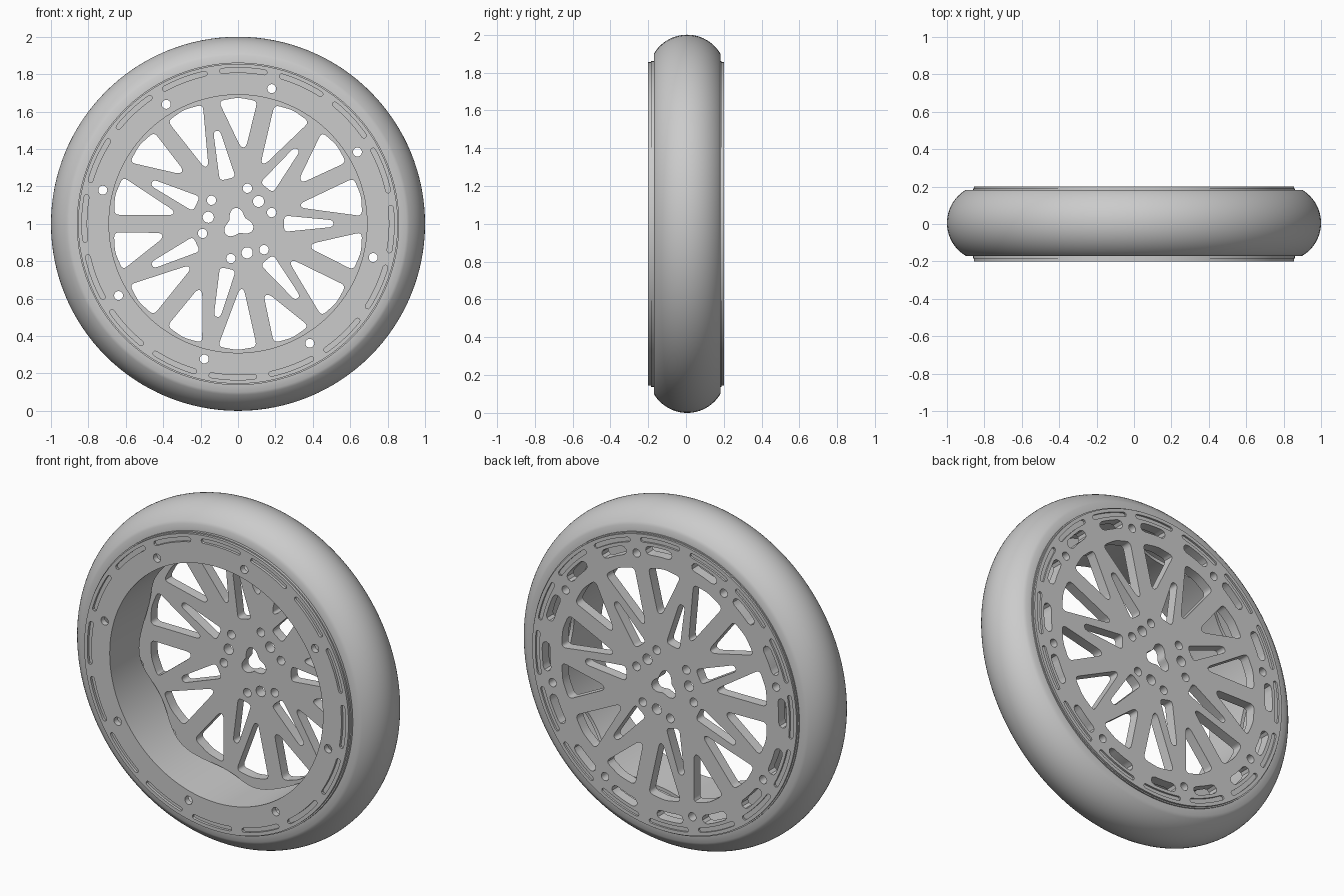
import bpy, bmesh, math
from math import sin, cos, radians, pi
from mathutils import Matrix, Vector

cube = bpy.data.objects.get("Cube")
if cube:
    bpy.data.objects.remove(cube, do_unlink=True)

GREY = (0.6, 0.6, 0.6, 1)
mat = bpy.data.materials.new("light_grey")
mat.use_nodes = True
mat.diffuse_color = GREY
mat.node_tree.nodes["Principled BSDF"].inputs["Base Color"].default_value = GREY


def polar(r, deg):
    return Vector((r * cos(radians(deg)), r * sin(radians(deg))))


def circle(r, centre=(0, 0), n=20):
    return [Vector(centre) + polar(r, 360 * i / n) for i in range(n)]


def arc_slot(r, mid, half, width):
    """Curved slot with round ends."""
    w = width / 2
    pts = [polar(r + w, mid - half + half * i / 4) for i in range(9)]
    for a in (45, 90, 135):
        pts.append(polar(r, mid + half) + polar(w, mid + half + a))
    pts += [polar(r - w, mid + half - half * i / 4) for i in range(9)]
    for a in (225, 270, 315):
        pts.append(polar(r, mid - half) + polar(w, mid - half + a))
    return pts


def rounded(corners, radius):
    """Polygon with softened corners."""
    pts = []
    for i, p in enumerate(corners):
        a = (corners[i - 1] - p)
        b = (corners[(i + 1) % len(corners)] - p)
        a = p + a.normalized() * min(radius, a.length * 0.45)
        b = p + b.normalized() * min(radius, b.length * 0.45)
        for k in range(5):
            t = k / 4
            pts.append(a * (1 - t) ** 2 + p * 2 * t * (1 - t) + b * t * t)
    return pts


def rim_window(start, end, tip_r, tip):
    """Triangular window with its base along the rim and its tip inward."""
    mid = (start + end) / 2
    return rounded([polar(0.665, start), polar(0.675, mid), polar(0.665, end),
                    polar(tip_r, tip + 2), polar(tip_r, tip - 2)], 0.03)


def finish(name, mesh):
    ob = bpy.data.objects.new(name, mesh)
    bpy.context.collection.objects.link(ob)
    mesh.materials.clear()
    mesh.materials.append(mat)
    bpy.ops.object.select_all(action='DESELECT')
    ob.select_set(True)
    bpy.context.view_layer.objects.active = ob
    bpy.ops.object.shade_smooth_by_angle(angle=radians(35))
    return ob


def plate(name, loops, y0, y1):
    """Flat plate between two depths; inner loops become holes."""
    cu = bpy.data.curves.new(name + "_outline", 'CURVE')
    cu.dimensions = '2D'
    cu.fill_mode = 'BOTH'
    cu.extrude = (y1 - y0) / 2
    for loop in loops:
        sp = cu.splines.new('POLY')
        sp.points.add(len(loop) - 1)
        for p, q in zip(sp.points, loop):
            p.co = (q.x, q.y, 0, 1)
        sp.use_cyclic_u = True
    tmp = bpy.data.objects.new(name + "_outline", cu)
    bpy.context.collection.objects.link(tmp)
    dg = bpy.context.evaluated_depsgraph_get()
    mesh = bpy.data.meshes.new_from_object(tmp.evaluated_get(dg))
    bpy.data.objects.remove(tmp, do_unlink=True)
    mesh.transform(Matrix.Translation((0, (y0 + y1) / 2, 1)) @ Matrix.Rotation(pi / 2, 4, 'X'))
    bm = bmesh.new()
    bm.from_mesh(mesh)
    bmesh.ops.remove_doubles(bm, verts=bm.verts, dist=1e-5)
    bmesh.ops.recalc_face_normals(bm, faces=bm.faces)
    bm.to_mesh(mesh)
    bm.free()
    return finish(name, mesh)


def revolve(name, profile, n=128, wave=None):
    """Closed (radius, depth) profile turned about the axle."""
    bm = bmesh.new()
    rings = []
    for i in range(n):
        a = 360 * i / n
        ring = []
        for r, y in profile:
            p = polar(r, a)
            ring.append(bm.verts.new((p.x, wave(a, y) if wave else y, 1 + p.y)))
        rings.append(ring)
    m = len(profile)
    for i in range(n):
        p, q = rings[i], rings[(i + 1) % n]
        for j in range(m):
            k = (j + 1) % m
            bm.faces.new((p[j], q[j], q[k], p[k]))
    bmesh.ops.recalc_face_normals(bm, faces=bm.faces)
    mesh = bpy.data.meshes.new(name)
    bm.to_mesh(mesh)
    bm.free()
    return finish(name, mesh)


# Tyre: flat sidewalls and a round tread
R = 0.205
half = math.asin(0.176 / R)
tread = [(1 - R + R * cos(t), 0.006 + R * sin(t))
         for t in [half * (i / 12 - 1) for i in range(25)]]
revolve("tyre", [(0.85, -0.17)] + tread + [(0.85, 0.182)])

# Rim bands: outer seat for the tyre, inner barrel with a scalloped rear edge
revolve("rim_band", [(0.835, -0.17), (0.858, -0.17), (0.858, 0.15), (0.835, 0.15)])
revolve("inner_barrel", [(0.69, -0.17), (0.71, -0.17), (0.71, 0.1), (0.69, 0.1)],
        wave=lambda a, y: y + 0.035 * cos(radians(8 * (a - 76))) if y > 0 else y)

# Bolt holes and slots, eight groups around the ring
bolts, thin_slots, wide_slots, windows = [], [], [], []
for k in range(8):
    a = 76 + 45 * k
    bolts.append(circle(0.024, polar(0.745, a)))
    for s in (0, 22.5):
        thin_slots.append(arc_slot(0.822, a + 12 + s, 8, 0.026))
        wide_slots.append(arc_slot(0.765, a + 11.25 + s, 4.5, 0.05))

# Spoke windows: two rim triangles and one inner wedge, seven times
for k in range(7):
    a = 360 / 7 * k
    windows.append(rim_window(a + 81, a + 99, 0.41, a + 86))
    windows.append(rim_window(a + 55, a + 73, 0.35, a + 67.5))
    windows.append(rounded([polar(0.51, a + 101), polar(0.51, a + 105),
                            polar(0.25, a + 113), polar(0.25, a + 93)], 0.025))

# Hub: three-lobed opening and three groups of bolt holes
hub = [[polar(0.068 + 0.018 * cos(radians(3 * (d - 100))), d) for d in range(0, 360, 10)]]
for k in range(3):
    turn = Matrix.Rotation(radians(120 * k), 2)
    for x, z, r in ((0.05, 0.19, 0.025), (0.11, 0.12, 0.03), (0.18, 0.06, 0.025)):
        hub.append(circle(r, turn @ Vector((x, z))))

# Front ring: slotted face over a plain backing
inner = circle(0.69, n=128)
plate("front_ring_face", [circle(0.855, n=128), inner] + bolts + thin_slots, -0.2, -0.185)
plate("front_ring_base", [circle(0.862, n=128), inner] + bolts, -0.185, -0.165)

# Rear spoke plate: slotted face over a thicker base
cuts = bolts + wide_slots + windows + hub
plate("spoke_plate_face", [circle(0.855, n=128)] + thin_slots + cuts, 0.189, 0.2)
plate("spoke_plate_base", [circle(0.862, n=128)] + cuts, 0.14, 0.189)
